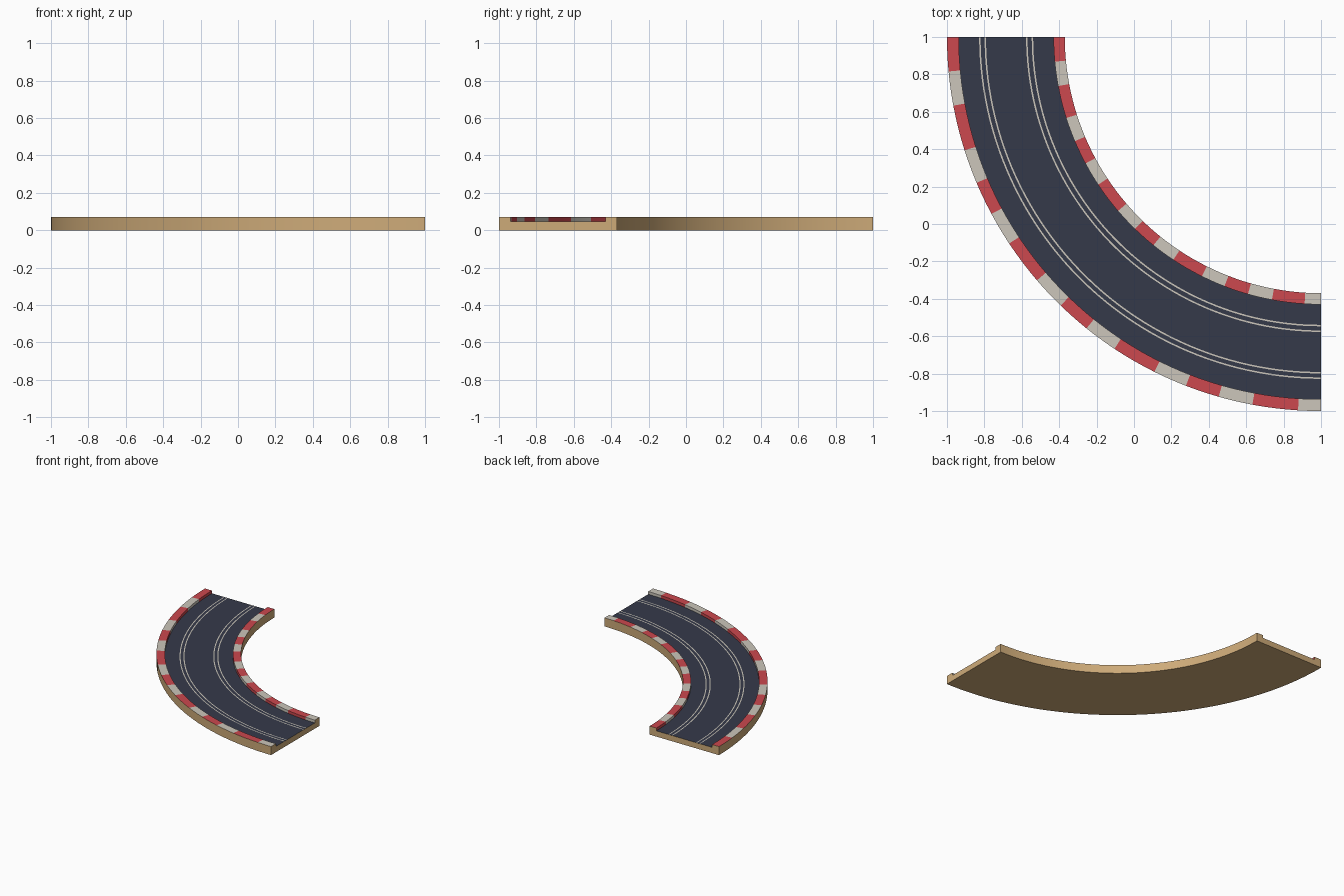
import bpy
import bmesh
import math
from mathutils import Vector

if "Cube" in bpy.data.objects:
    bpy.data.objects.remove(bpy.data.objects["Cube"], do_unlink=True)

STEPS = 51                      # segments round the quarter turn
R_IN, R_OUT = 1.37, 2.0         # edges of the whole piece
ROAD_IN, ROAD_OUT = 1.43, 1.937  # edges of the road surface
ROAD_Z, TOP_Z = 0.047, 0.07
LINE = 0.008                    # painted line width


def material(name, rgb):
    linear = [((c / 255 + 0.055) / 1.055) ** 2.4 for c in rgb] + [1.0]
    m = bpy.data.materials.new(name)
    m.use_nodes = True
    m.diffuse_color = linear
    m.node_tree.nodes["Principled BSDF"].inputs["Base Color"].default_value = linear
    return m


wood = material("tan_wood", (206, 171, 121))
asphalt = material("dark_asphalt", (53, 58, 74))
cream = material("cream_paint", (204, 198, 187))
red = material("red_paint", (204, 72, 78))


def place(r, z, step):
    a = math.pi / 2 * step / STEPS
    return Vector((1 - r * math.cos(a), 1 - r * math.sin(a), z))


def sweep(name, profile, mats, pick, cap=None):
    """Sweep an (r, z) profile round the bend; pick(edge, step) gives the material slot."""
    bm = bmesh.new()
    rings = [[bm.verts.new(place(r, z, i)) for r, z in profile] for i in range(STEPS + 1)]
    for i in range(STEPS):
        a, b = rings[i], rings[i + 1]
        for j in range(len(profile) - 1):
            f = bm.faces.new((a[j], a[j + 1], b[j + 1], b[j]))
            f.material_index = pick(j, i)
            f.smooth = True
    # End caps
    if cap:
        for step, outward in ((0, Vector((0, 1, 0))), (STEPS, Vector((1, 0, 0)))):
            f = bm.faces.new([bm.verts.new(place(r, z, step)) for r, z in cap])
            f.normal_update()
            if f.normal.dot(outward) < 0:
                f.normal_flip()
        bmesh.ops.remove_doubles(bm, verts=bm.verts, dist=1e-5)
    mesh = bpy.data.meshes.new(name)
    bm.to_mesh(mesh)
    bm.free()
    for m in mats:
        mesh.materials.append(m)
    ob = bpy.data.objects.new(name, mesh)
    bpy.context.collection.objects.link(ob)
    bpy.ops.object.select_all(action='DESELECT')
    ob.select_set(True)
    bpy.context.view_layer.objects.active = ob
    bpy.ops.object.shade_smooth_by_angle(angle=math.radians(30))
    return ob


# Wooden base: sides, underside and channel-shaped ends
shell = [(R_OUT, TOP_Z), (R_OUT, 0), (R_IN, 0), (R_IN, TOP_Z)]
channel = [(ROAD_IN, TOP_Z), (ROAD_IN, ROAD_Z), (ROAD_OUT, ROAD_Z), (ROAD_OUT, TOP_Z)]
sweep("wooden_base", shell, [wood], lambda j, i: 0, cap=shell + channel)

# Road surface with two pairs of painted lane lines
radii = [ROAD_IN]
for r in (1.543, 1.573, 1.795, 1.824):
    radii += [r - LINE / 2, r + LINE / 2]
radii.append(ROAD_OUT)
sweep("road_surface", [(r, ROAD_Z) for r in radii], [asphalt, cream], lambda j, i: j % 2)

# Striped kerbs: top strip and the wall facing the road
bounds = [int(k * 3.25 + 0.49) for k in range(1, 16)]


def stripe(j, i):
    return sum(i >= b for b in bounds) % 2


sweep("inner_kerb", [(R_IN, TOP_Z), (ROAD_IN, TOP_Z), (ROAD_IN, ROAD_Z)], [red, cream], stripe)
sweep("outer_kerb", [(ROAD_OUT, ROAD_Z), (ROAD_OUT, TOP_Z), (R_OUT, TOP_Z)], [red, cream], stripe)
